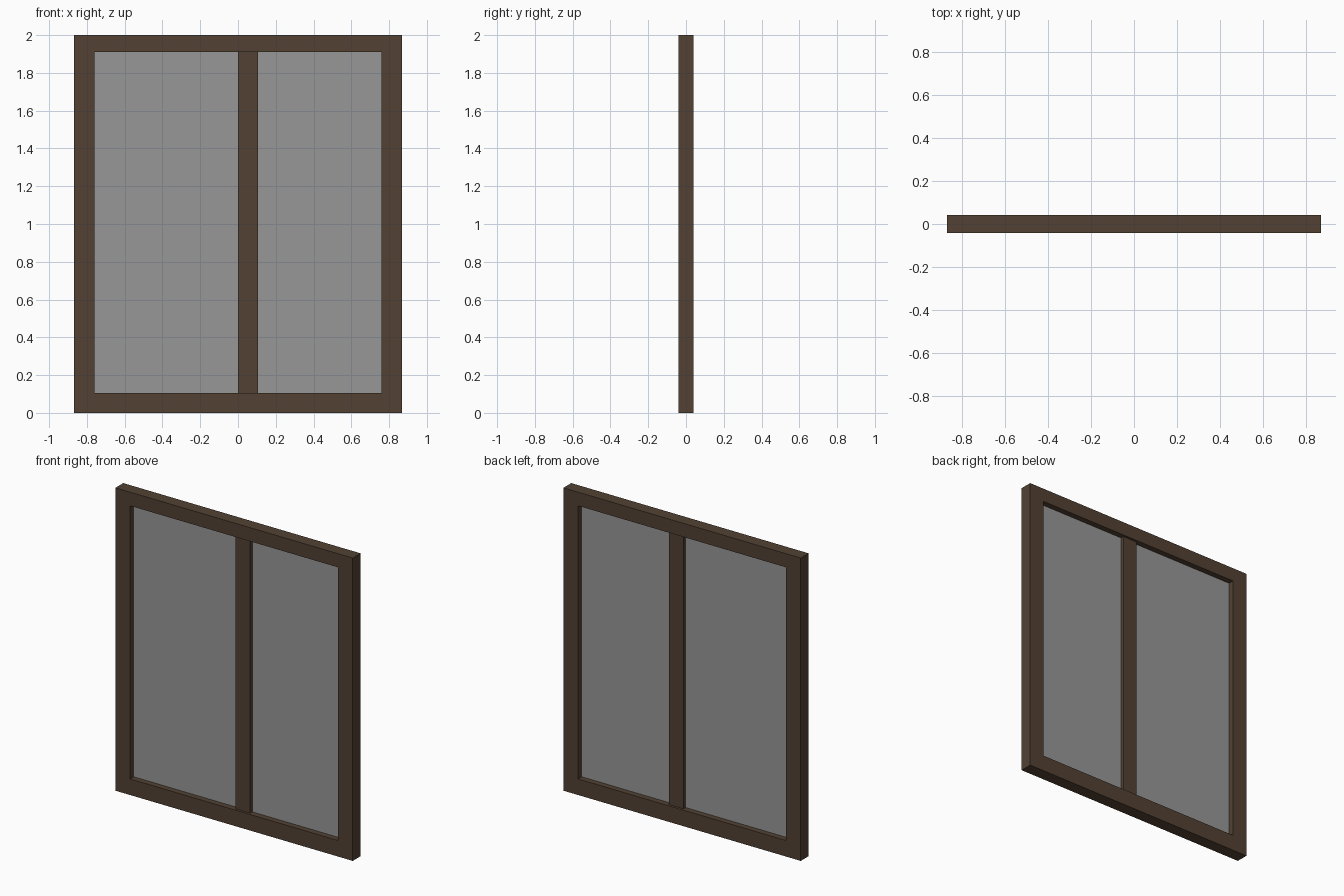
import bpy, bmesh

if "Cube" in bpy.data.objects:
    bpy.data.objects.remove(bpy.data.objects["Cube"])

def material(name, rgb):
    m = bpy.data.materials.new(name)
    m.diffuse_color = (*rgb, 1)
    m.use_nodes = True
    m.node_tree.nodes["Principled BSDF"].inputs["Base Color"].default_value = m.diffuse_color
    return m

wood = material("dark brown wood", (0.084, 0.053, 0.033))
glass = material("grey glass", (0.309, 0.309, 0.309))

def finish(name, bm, mat):
    bmesh.ops.recalc_face_normals(bm, faces=bm.faces)
    mesh = bpy.data.meshes.new(name)
    bm.to_mesh(mesh)
    bm.free()
    mesh.materials.append(mat)
    ob = bpy.data.objects.new(name, mesh)
    bpy.context.collection.objects.link(ob)
    return ob

def rect(bm, x0, x1, z0, z1, y):
    return [bm.verts.new((x, y, z)) for x, z in ((x0, z0), (x1, z0), (x1, z1), (x0, z1))]

def box(name, x0, x1, z0, z1, half_depth, mat):
    bm = bmesh.new()
    a = rect(bm, x0, x1, z0, z1, -half_depth)
    b = rect(bm, x0, x1, z0, z1, half_depth)
    bm.faces.new(a)
    bm.faces.new(b[::-1])
    for i in range(4):
        j = (i + 1) % 4
        bm.faces.new((a[i], b[i], b[j], a[j]))
    return finish(name, bm, mat)

# Outer frame: one mitred ring joining four rectangular loops
OUTER = (-0.867, 0.867, 0.0, 2.0)
INNER = (-0.76, 0.76, 0.106, 1.91)
D = 0.041
bm = bmesh.new()
loops = [rect(bm, *OUTER, -D), rect(bm, *OUTER, D), rect(bm, *INNER, D), rect(bm, *INNER, -D)]
for k in range(4):
    a, b = loops[k], loops[(k + 1) % 4]
    for i in range(4):
        j = (i + 1) % 4
        bm.faces.new((a[i], a[j], b[j], b[i]))
finish("window_frame", bm, wood)

# Off-centre upright bar, slightly recessed from the frame faces
box("mullion", 0.0, 0.107, 0.106, 1.91, 0.025, wood)

# Panes either side of the bar
box("left_pane", -0.76, 0.0, 0.106, 1.91, 0.003, glass)
box("right_pane", 0.107, 0.76, 0.106, 1.91, 0.003, glass)
